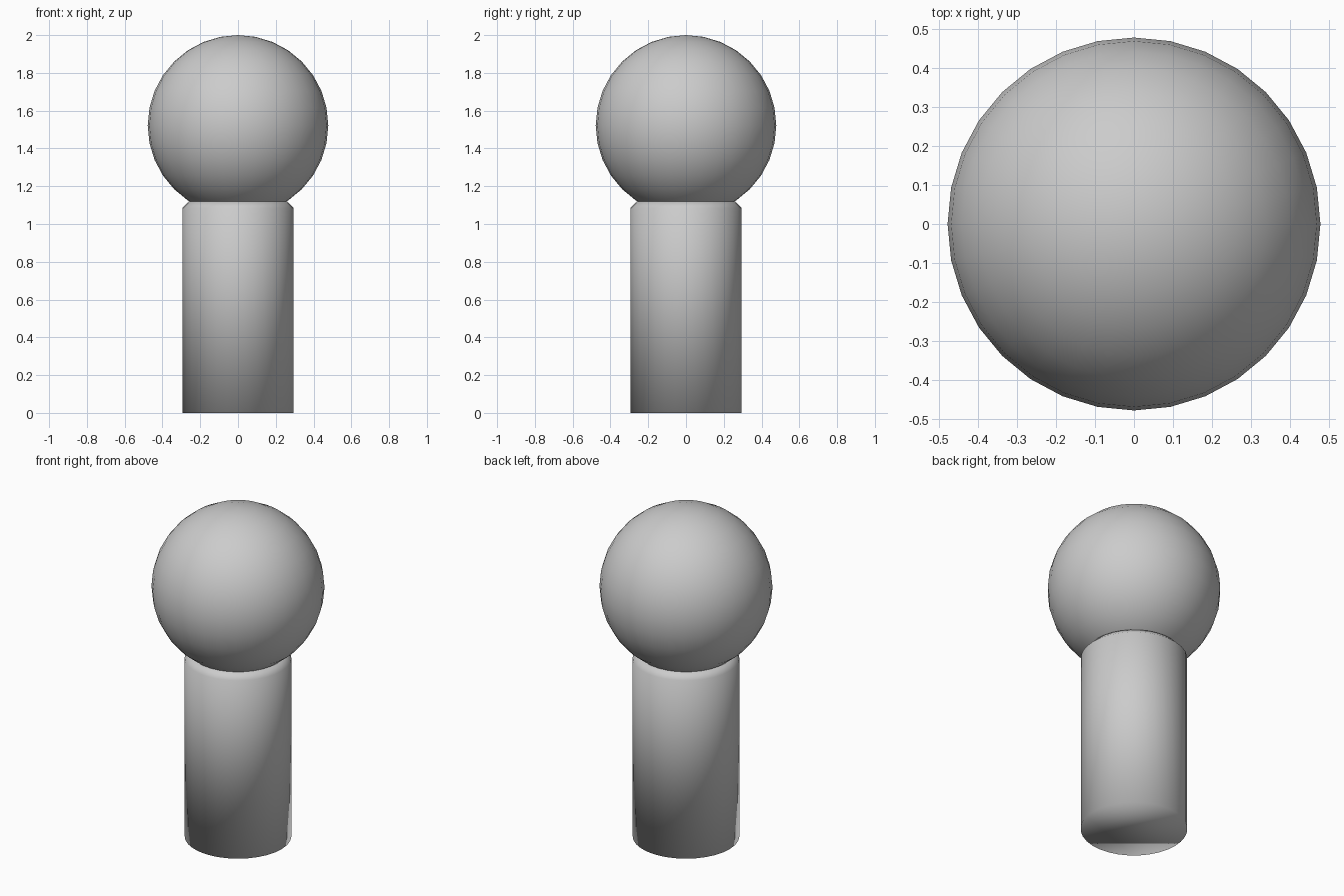
import bpy
import bmesh

default = bpy.data.objects.get("Cube")
if default:
    bpy.data.objects.remove(default, do_unlink=True)

SIDES = 32
HEAD_R = 0.478
BODY_R = 0.295
BODY_TOP = 1.12
CHAMFER = 0.035

# Single grey finish
grey = bpy.data.materials.new("plain grey")
grey.use_nodes = True
grey.diffuse_color = (0.6, 0.6, 0.6, 1)
grey.node_tree.nodes["Principled BSDF"].inputs["Base Color"].default_value = (0.6, 0.6, 0.6, 1)


def finish(obj, name):
    obj.name = obj.data.name = name
    obj.data.materials.append(grey)
    obj.data.shade_smooth()


# Round head
bpy.ops.mesh.primitive_uv_sphere_add(segments=SIDES, ring_count=16, radius=HEAD_R,
                                     location=(0, 0, 2 - HEAD_R))
finish(bpy.context.object, "head")

# Cylindrical body with a chamfered upper rim
bpy.ops.mesh.primitive_cylinder_add(vertices=SIDES, radius=BODY_R, depth=BODY_TOP,
                                    location=(0, 0, BODY_TOP / 2))
body = bpy.context.object
bm = bmesh.new()
bm.from_mesh(body.data)
rim = [e for e in bm.edges if all(v.co.z > 0 for v in e.verts)]
bmesh.ops.bevel(bm, geom=rim, offset=CHAMFER, offset_type='OFFSET',
                segments=1, affect='EDGES')
bm.to_mesh(body.data)
bm.free()
finish(body, "body")
